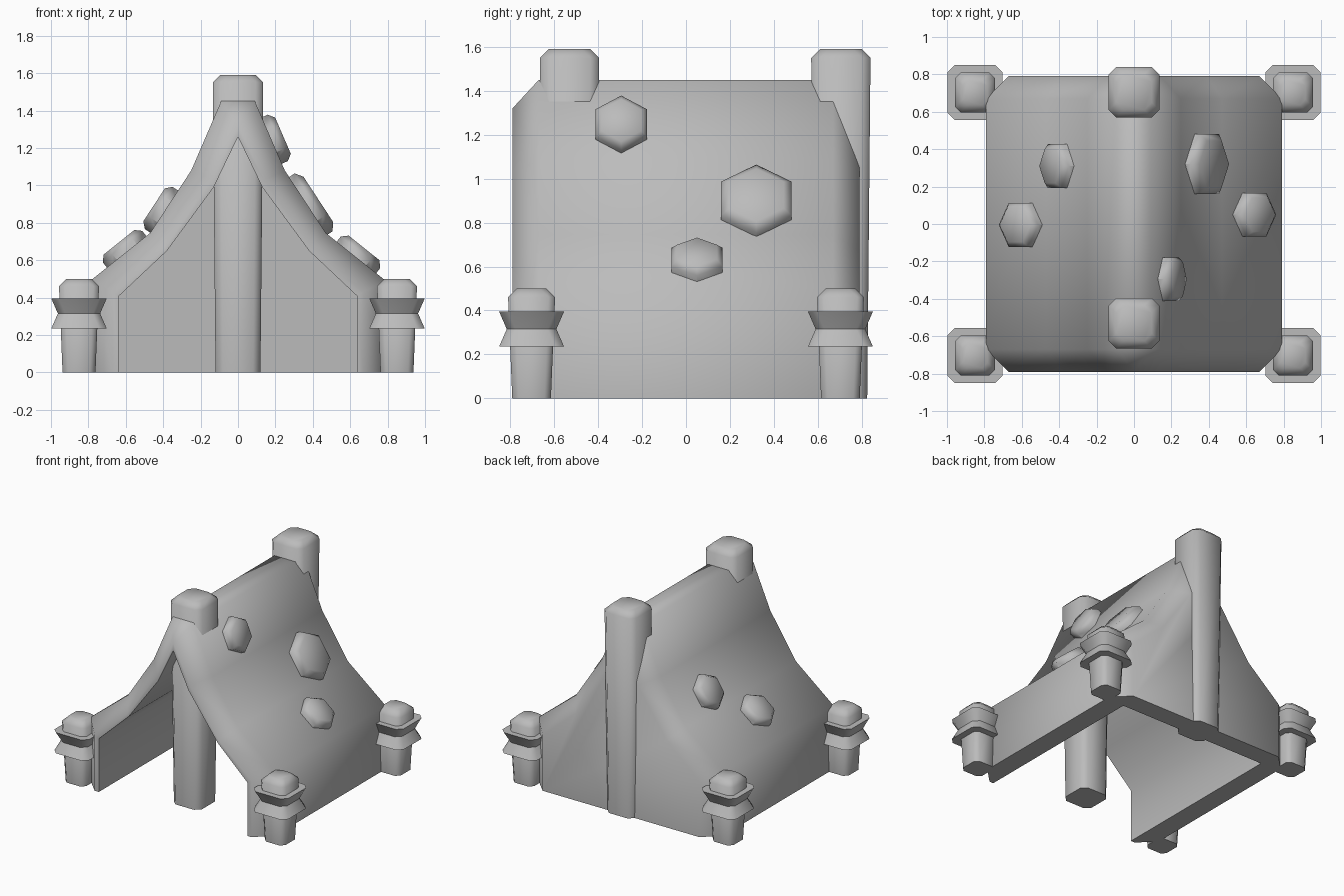
import bpy, bmesh, math
from mathutils import Matrix, Vector

cube = bpy.data.objects.get("Cube")
if cube:
    bpy.data.objects.remove(cube, do_unlink=True)

GREY = (0.5, 0.5, 0.5, 1)
grey = bpy.data.materials.new("plain grey")
grey.use_nodes = True
grey.diffuse_color = GREY
grey.node_tree.nodes["Principled BSDF"].inputs["Base Color"].default_value = GREY


def finish(bm, name, angle):
    """Turn a bmesh into a shaded, coloured object."""
    bmesh.ops.remove_doubles(bm, verts=bm.verts, dist=0.0005)
    bmesh.ops.recalc_face_normals(bm, faces=bm.faces)
    mesh = bpy.data.meshes.new(name)
    bm.to_mesh(mesh)
    bm.free()
    mesh.materials.append(grey)
    obj = bpy.data.objects.new(name, mesh)
    bpy.context.collection.objects.link(obj)
    bpy.ops.object.select_all(action='DESELECT')
    obj.select_set(True)
    bpy.context.view_layer.objects.active = obj
    bpy.ops.object.shade_smooth_by_angle(angle=math.radians(angle))
    return obj


def skin(bm, loops, closed):
    """Join neighbouring loops of vertices with quads."""
    for a, b in zip(loops, loops[1:]):
        n = len(a)
        for i in range(n if closed else n - 1):
            j = (i + 1) % n
            bm.faces.new((a[i], a[j], b[j], b[i]))


# Half profiles of the tent, ground to ridge
OUTER = [(0.79, 0), (0.79, 0.49), (0.47, 0.745), (0.25, 1.08), (0.09, 1.45)]
RIM = [(0.67, 0), (0.67, 0.43), (0.39, 0.67), (0.14, 1.03), (0, 1.32)]
INNER = [(0.635, 0), (0.635, 0.41), (0.38, 0.65), (0.13, 0.99), (0, 1.26)]


def build_tent():
    bm = bmesh.new()

    def arch(half, y):
        pts = [(-x, z) for x, z in half] + [(x, z) for x, z in reversed(half)]
        return [bm.verts.new((x, y, z)) for x, z in pts]

    loops = [arch(INNER, 0.64), arch(INNER, -0.79), arch(RIM, -0.79),
             arch(OUTER, -0.67), arch(OUTER, 0.67), arch(RIM, 0.79)]
    skin(bm, loops, closed=False)
    # closed back wall, inside and outside, and the underside
    bm.faces.new(loops[0])
    bm.faces.new(loops[-1])
    bm.faces.new([l[0] for l in loops] + [l[-1] for l in reversed(loops)])
    return finish(bm, "tent_shell", 52)


def lathe_square(name, x, y, rings, cut, angle):
    """Stack of square rings with cut corners; rings are (half width, height)."""
    bm = bmesh.new()
    loops = []
    for h, z in rings:
        c = h - cut
        pts = [(h, -c), (h, c), (c, h), (-c, h), (-h, c), (-h, -c), (-c, -h), (c, -h)]
        loops.append([bm.verts.new((x + px, y + py, z)) for px, py in pts])
    skin(bm, loops, closed=True)
    bm.faces.new(loops[0])
    bm.faces.new(loops[-1])
    return finish(bm, name, angle)


def build_patch(name, side, y, z, radius):
    """Raised hexagon lying on the roof slope at the given height."""
    for (x0, z0), (x1, z1) in zip(OUTER[1:], OUTER[2:]):
        if z0 <= z <= z1:
            break
    x = x0 + (x1 - x0) * (z - z0) / (z1 - z0)
    up = Vector((side * (x1 - x0), 0, z1 - z0)).normalized()
    across = Vector((0, 1, 0))
    out = Vector((side * (z1 - z0), 0, x0 - x1)).normalized()
    centre = Vector((side * x, y, z))
    bm = bmesh.new()
    loops = []
    for scale, lift in ((1, -0.04), (1, 0.035), (0.78, 0.065)):
        loop = []
        for i in range(6):
            a = math.tau * i / 6
            p = up * math.cos(a) + across * math.sin(a)
            loop.append(bm.verts.new(centre + p * radius * scale + out * lift))
        loops.append(loop)
    skin(bm, loops, closed=True)
    bm.faces.new(loops[0])
    bm.faces.new(loops[-1])
    finish(bm, name, 50)


build_tent()

# Tall ridge posts
POST = [(0.12, 0), (0.135, 1.55), (0.095, 1.59)]
lathe_square("front_ridge_post", 0, -0.53, POST, 0.04, 50)
lathe_square("back_ridge_post", 0, 0.705, POST, 0.04, 50)

# Corner stakes with a flared rope collar
STAKE = [(0.088, 0), (0.107, 0.46), (0.067, 0.5)]
COLLAR = [(0.148, 0.235), (0.113, 0.315), (0.148, 0.395)]
for sx, side in ((1, "left"), (-1, "right")):
    for sy, end in ((-1, "front"), (1, "back")):
        lathe_square(f"{end}_{side}_stake", sx * 0.85, sy * 0.703, STAKE, 0.03, 50)
        lathe_square(f"{end}_{side}_collar", sx * 0.85, sy * 0.703, COLLAR, 0.04, 46)

# Raised hexagonal patches
build_patch("left_patch_top", 1, -0.295, 1.24, 0.135)
build_patch("left_patch_large", 1, 0.32, 0.89, 0.185)
build_patch("left_patch_low", 1, 0.05, 0.615, 0.135)
build_patch("right_patch_high", -1, 0.31, 0.86, 0.135)
build_patch("right_patch_low", -1, -0.005, 0.645, 0.135)
